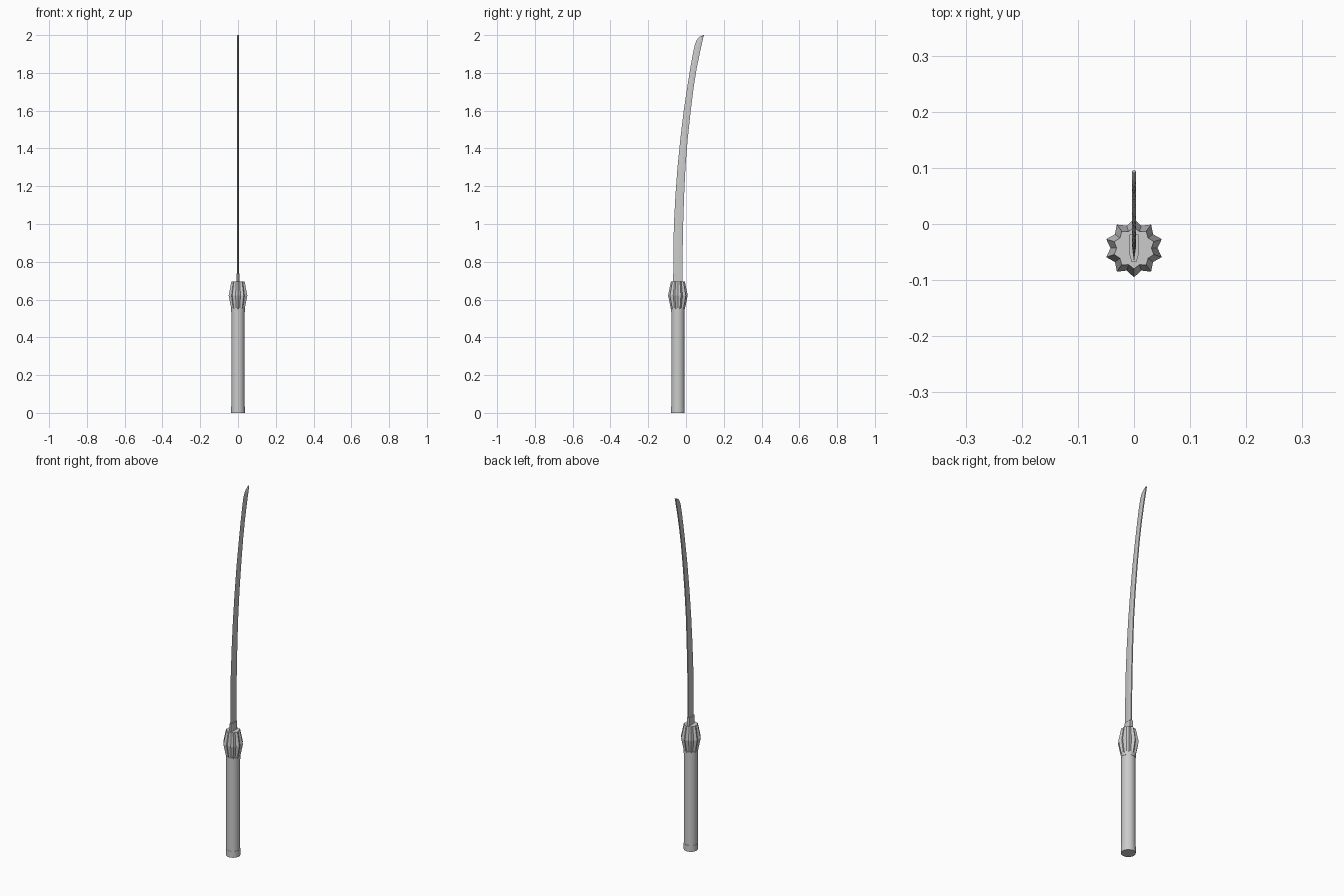
import bpy, bmesh
from math import cos, sin, pi

if "Cube" in bpy.data.objects:
    bpy.data.objects.remove(bpy.data.objects["Cube"])

CY = -0.043  # grip axis position in y


def loft(name, rings, smooth=False):
    """Skin equal-length rings of points and cap both ends."""
    bm = bmesh.new()
    vs = [[bm.verts.new(p) for p in r] for r in rings]
    n = len(vs[0])
    for a, b in zip(vs, vs[1:]):
        for i in range(n):
            j = (i + 1) % n
            bm.faces.new((a[i], a[j], b[j], b[i]))
    bm.faces.new(vs[0][::-1])
    bm.faces.new(vs[-1])
    bmesh.ops.recalc_face_normals(bm, faces=bm.faces)
    me = bpy.data.meshes.new(name)
    bm.to_mesh(me)
    bm.free()
    ob = bpy.data.objects.new(name, me)
    bpy.context.collection.objects.link(ob)
    if smooth:
        bpy.context.view_layer.objects.active = ob
        ob.select_set(True)
        bpy.ops.object.shade_smooth_by_angle(angle=pi / 6)
        ob.select_set(False)
    return ob


def ring(radii, n, z):
    """Circle, or star when several radii alternate; first point faces +y."""
    return [(radii[i % len(radii)] * cos(pi / 2 + 2 * pi * i / n),
             CY + radii[i % len(radii)] * sin(pi / 2 + 2 * pi * i / n), z)
            for i in range(n)]


# Grip with slim end bands
loft("grip", [ring([0.0350], 32, z) for z in (0.0, 0.555)], True)
for name, z0, z1 in (("pommel_band", 0.0, 0.035), ("upper_band", 0.535, 0.555)):
    loft(name, [ring([0.0363], 32, z) for z in (z0, z1)], True)

# Fluted ten-point guard, widest in the middle
loft("guard", [ring([0.037, 0.031], 20, 0.55),
               ring([0.052, 0.042], 20, 0.622),
               ring([0.037, 0.031], 20, 0.695)])

# Blade collar
loft("blade_collar", [[(-0.004, -0.068, z), (0.004, -0.068, z),
                       (0.008, -0.055, z), (0.008, -0.019, z),
                       (-0.008, -0.019, z), (-0.008, -0.055, z)]
                      for z in (0.69, 0.738)])

# Curved blade: (z, cutting edge y, spine y)
profile = [(0.70, -0.067, -0.020), (0.85, -0.067, -0.018),
           (1.00, -0.064, -0.015), (1.15, -0.056, -0.010),
           (1.30, -0.045, -0.003), (1.45, -0.030, 0.009),
           (1.60, -0.012, 0.025), (1.72, 0.006, 0.040),
           (1.82, 0.022, 0.056), (1.90, 0.036, 0.072),
           (1.95, 0.047, 0.083), (1.975, 0.057, 0.089),
           (1.99, 0.070, 0.092), (2.00, 0.091, 0.095)]
rings = []
for z, e, s in profile:
    ridge = s + (e - s) * 0.4
    rings.append([(0, e, z), (0.004, ridge, z), (0.003, s, z),
                  (-0.003, s, z), (-0.004, ridge, z)])
loft("blade", rings)
